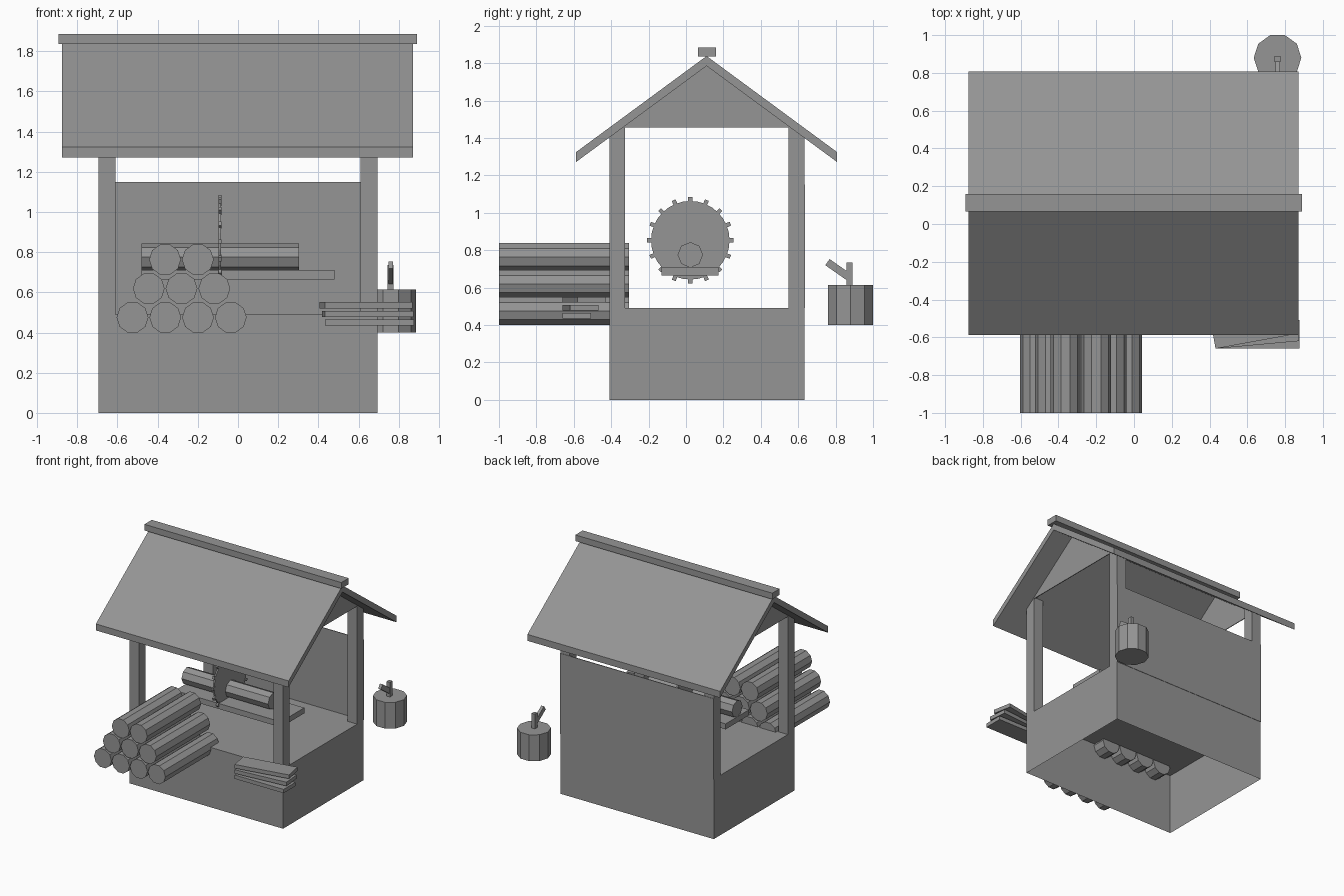
import bpy, bmesh, math
from mathutils import Matrix, Vector

cube = bpy.data.objects.get("Cube")
if cube:
    bpy.data.objects.remove(cube, do_unlink=True)

# One plain grey for the whole model
COLOUR = (0.3, 0.3, 0.3, 1)
grey = bpy.data.materials.new("plain_grey")
grey.use_nodes = True
grey.diffuse_color = COLOUR
grey.node_tree.nodes["Principled BSDF"].inputs["Base Color"].default_value = COLOUR


def finish(name, bm):
    bmesh.ops.recalc_face_normals(bm, faces=bm.faces)
    mesh = bpy.data.meshes.new(name)
    bm.to_mesh(mesh)
    bm.free()
    mesh.materials.append(grey)
    obj = bpy.data.objects.new(name, mesh)
    bpy.context.collection.objects.link(obj)
    return obj


def prism(name, profile, axis, lo, hi):
    """Extrude a closed 2D profile along one axis."""
    place = {"x": lambda a, b, d: (d, a, b),
             "y": lambda a, b, d: (a, d, b),
             "z": lambda a, b, d: (a, b, d)}[axis]
    bm = bmesh.new()
    face = bm.faces.new([bm.verts.new(place(a, b, lo)) for a, b in profile])
    ext = bmesh.ops.extrude_face_region(bm, geom=[face])
    verts = [v for v in ext["geom"] if isinstance(v, bmesh.types.BMVert)]
    bmesh.ops.translate(bm, verts=verts, vec=Vector(place(0, 0, hi - lo)))
    if not any(len(f.verts) == len(profile) and all(v not in verts for v in f.verts) for f in bm.faces):
        bm.faces.new([v for v in bm.verts if v not in verts])
    return finish(name, bm)


def box(name, x, y, z):
    return prism(name, [(x[0], y[0]), (x[1], y[0]), (x[1], y[1]), (x[0], y[1])], "z", *z)


def ngon(a, b, r, sides):
    return [(a + r * math.cos(math.tau * i / sides), b + r * math.sin(math.tau * i / sides))
            for i in range(sides)]


HALF, FRONT, BACK, FLOOR = 0.695, -0.41, 0.633, 0.49
POST, RIDGE_Y, APEX, SLOPE = 0.085, 0.11, 1.785, 0.736


def under_roof(y):
    return APEX - SLOPE * abs(y - RIDGE_Y)


# Base: a box with an open underside
base = box("base", (-HALF, HALF), (FRONT, BACK), (0, FLOOR))
bm = bmesh.new()
bm.from_mesh(base.data)
bmesh.ops.delete(bm, geom=[f for f in bm.faces if f.calc_center_median().z < 0.01], context="FACES")
bm.to_mesh(base.data)
bm.free()

# Back wall
box("back_wall", (-HALF, HALF), (BACK - 0.003, BACK + 0.003), (FLOOR, 1.15))

# Corner posts with tops cut to the roof pitch, and gable boards
for side, x0 in (("right", -HALF), ("left", HALF - POST)):
    for end, y0 in (("front", FRONT), ("back", BACK - POST)):
        y1 = y0 + POST
        prism(f"{end}_{side}_post", [(y0, FLOOR), (y1, FLOOR), (y1, under_roof(y1)),
                                     (y0, under_roof(y0))], "x", x0, x0 + POST)
    outer = x0 if x0 < 0 else HALF
    inner = outer - math.copysign(0.006, outer)
    reach = (APEX - 1.455) / SLOPE
    prism(f"{side}_gable", [(RIDGE_Y - reach, 1.455), (RIDGE_Y + reach, 1.455),
                            (RIDGE_Y, APEX)], "x", min(outer, inner), max(outer, inner))

# Pitched roof and ridge cap
EAVE = 0.698
low = APEX - SLOPE * EAVE
prism("roof", [(RIDGE_Y - EAVE, low), (RIDGE_Y, APEX), (RIDGE_Y + EAVE, low),
               (RIDGE_Y + EAVE, low + 0.053), (RIDGE_Y, APEX + 0.053),
               (RIDGE_Y - EAVE, low + 0.053)], "x", -0.875, 0.87)
box("ridge_cap", (-0.893, 0.89), (0.065, 0.16), (1.835, 1.885))

# Stacked logs in three rows
for row, count in enumerate((4, 3, 2)):
    for i in range(count):
        x = -0.525 + 0.081 * row + 0.163 * i
        prism(f"stacked_log_{row}_{i}", ngon(x, 0.475 + 0.144 * row, 0.079, 10), "y", -1, -0.305)

# Saw bench, the log being cut, and the toothed blade
box("saw_bench", (-0.48, 0.48), (-0.13, 0.173), (0.665, 0.71))
prism("cut_log", ngon(0.023, 0.775, 0.068, 8), "x", -0.48, 0.303)
BX, BY, BZ = -0.09, 0.023, 0.853
prism("saw_blade", ngon(BY, BZ, 0.21, 32), "x", BX - 0.006, BX + 0.006)
teeth = bmesh.new()
for i in range(16):
    turn = Matrix.Rotation(math.tau * i / 16, 4, "X")
    size = Matrix.Diagonal((0.016, 0.022, 0.036, 1))
    bmesh.ops.create_cube(teeth, size=1, matrix=Matrix.Translation((BX, BY, BZ)) @ turn
                          @ Matrix.Translation((0, 0, 0.214)) @ size)
finish("saw_teeth", teeth)

# Fanned planks at the front corner
for i in range(3):
    z = 0.434 + 0.043 * i
    plank = box(f"plank_{i}", (0, 0.443), (0, 0.152), (z, z + 0.031))
    plank.location = (0.432, -0.66, 0)
    plank.rotation_euler.z = math.radians(5.2 * i)

# Chopping stump with a hatchet
prism("stump", ngon(0.76, 0.88, 0.126, 10), "z", 0.4, 0.615)
box("hatchet_head", (0.745, 0.775), (0.857, 0.89), (0.6, 0.735))
handle = box("hatchet_handle", (-0.012, 0.012), (-0.068, 0.068), (-0.02, 0.02))
handle.location = (0.76, 0.812, 0.697)
handle.rotation_euler.x = math.radians(-35)
